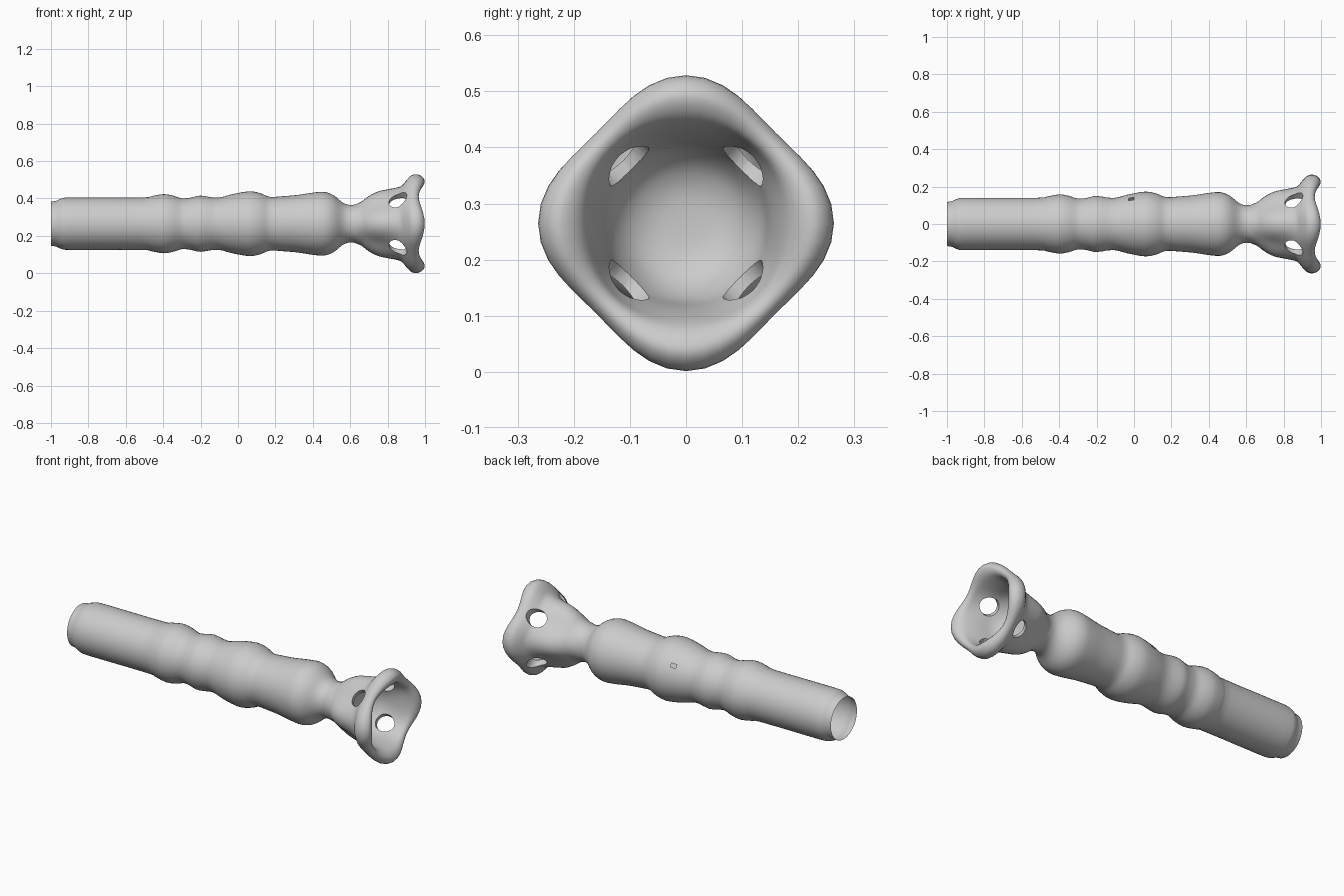
import bpy, bmesh, math
from mathutils import Vector, Matrix

cube = bpy.data.objects.get("Cube")
if cube:
    bpy.data.objects.remove(cube, do_unlink=True)

SEGS = 48
AXIS_Z = 0.265

grey = bpy.data.materials.new("light_grey")
grey.use_nodes = True
grey.diffuse_color = (0.6, 0.6, 0.6, 1)
bsdf = grey.node_tree.nodes["Principled BSDF"]
bsdf.inputs["Base Color"].default_value = (0.6, 0.6, 0.6, 1)
bsdf.inputs["Roughness"].default_value = 0.7


def smooth_rows(rows, steps):
    """Catmull-Rom interpolation through rows of profile values."""
    rows = [Vector(r) for r in rows]
    out = []
    for i in range(len(rows) - 1):
        p0, p1, p2 = rows[max(i - 1, 0)], rows[i], rows[i + 1]
        p3 = rows[min(i + 2, len(rows) - 1)]
        for k in range(steps):
            t = k / steps
            out.append(0.5 * (2 * p1 + (p2 - p0) * t
                              + (2 * p0 - 5 * p1 + 4 * p2 - p3) * t ** 2
                              + (3 * p1 - p0 - 3 * p2 + p3) * t ** 3))
    return out + [rows[-1]]


def sweep(rows, capped):
    """Rings along x; rows are (x, radius on the axes, x and radius on diagonals)."""
    bm = bmesh.new()
    rings = []
    for xa, ra, xd, rd in rows:
        ring = []
        for s in range(SEGS):
            a = math.tau * s / SEGS
            w = math.sin(2 * a) ** 2
            r = ra + (rd - ra) * w
            ring.append(bm.verts.new((xa + (xd - xa) * w, r * math.cos(a),
                                      AXIS_Z + r * math.sin(a))))
        rings.append(ring)
    for a, b in zip(rings, rings[1:]):
        for s in range(SEGS):
            n = (s + 1) % SEGS
            bm.faces.new((a[s], a[n], b[n], b[s]))
    if capped:
        bm.faces.new(rings[0][::-1])
        bm.faces.new(rings[-1])
    bmesh.ops.recalc_face_normals(bm, faces=bm.faces)
    return bm


def finish(bm, name):
    mesh = bpy.data.meshes.new(name)
    bm.to_mesh(mesh)
    bm.free()
    mesh.materials.append(grey)
    obj = bpy.data.objects.new(name, mesh)
    bpy.context.collection.objects.link(obj)
    return obj


def activate(obj):
    bpy.ops.object.select_all(action="DESELECT")
    obj.select_set(True)
    bpy.context.view_layer.objects.active = obj


# Open hollow handle with rounded grip swellings
tube_profile = [
    (-1, .118), (-.97, .123), (-.94, .136), (-.88, .14), (-.52, .14),
    (-.46, .148), (-.4, .158), (-.35, .151), (-.3, .136), (-.25, .14),
    (-.2, .15), (-.11, .139), (-.03, .158), (.06, .173), (.12, .163),
    (.17, .144), (.24, .147), (.32, .154), (.4, .166), (.46, .17),
    (.51, .153), (.56, .113), (.6, .1), (.64, .106)]
tube = sweep(smooth_rows([(x, r, x, r) for x, r in tube_profile], 3), False)
# Small puncture in the upper back of the grip
spot = Vector((-.02, .135, AXIS_Z + .09))
pits = [f for f in tube.faces if (f.calc_center_median() - spot).length < .016]
bmesh.ops.delete(tube, geom=pits, context="FACES")
handle = finish(tube, "handle")

# Four-lobed bell: outer wall, rolled rim, then inner bowl
bell_profile = [
    (.62, .101, .62, .1), (.66, .118, .66, .11), (.7, .148, .7, .127),
    (.75, .173, .75, .142), (.81, .186, .8, .156), (.87, .2, .85, .174),
    (.9, .232, .88, .196), (.93, .26, .91, .219), (.965, .262, .94, .227),
    (.99, .246, .96, .218), (.998, .222, .966, .203), (.98, .19, .955, .186),
    (.94, .168, .92, .175), (.88, .15, .87, .158), (.81, .137, .81, .138),
    (.76, .105, .76, .107), (.735, .06, .735, .06), (.73, .01, .73, .01)]
bell = finish(sweep(smooth_rows(bell_profile, 3), True), "bell")

# Oval openings through the diagonal walls
for turn in (45, -45):
    bm = bmesh.new()
    place = (Matrix.Translation((.855, 0, AXIS_Z))
             @ Matrix.Rotation(math.radians(turn), 4, "X"))
    bmesh.ops.create_cone(bm, cap_ends=True, segments=24, radius1=.048,
                          radius2=.048, depth=.7, matrix=place)
    cutter = finish(bm, "opening_cutter")
    cutter.hide_render = True
    mod = bell.modifiers.new("opening", "BOOLEAN")
    mod.operation = "DIFFERENCE"
    mod.solver = "EXACT"
    mod.object = cutter
    activate(bell)
    bpy.ops.object.modifier_apply(modifier=mod.name)
    bpy.data.objects.remove(cutter, do_unlink=True)

for part in (handle, bell):
    activate(part)
    bpy.ops.object.shade_smooth_by_angle(angle=math.radians(50))
